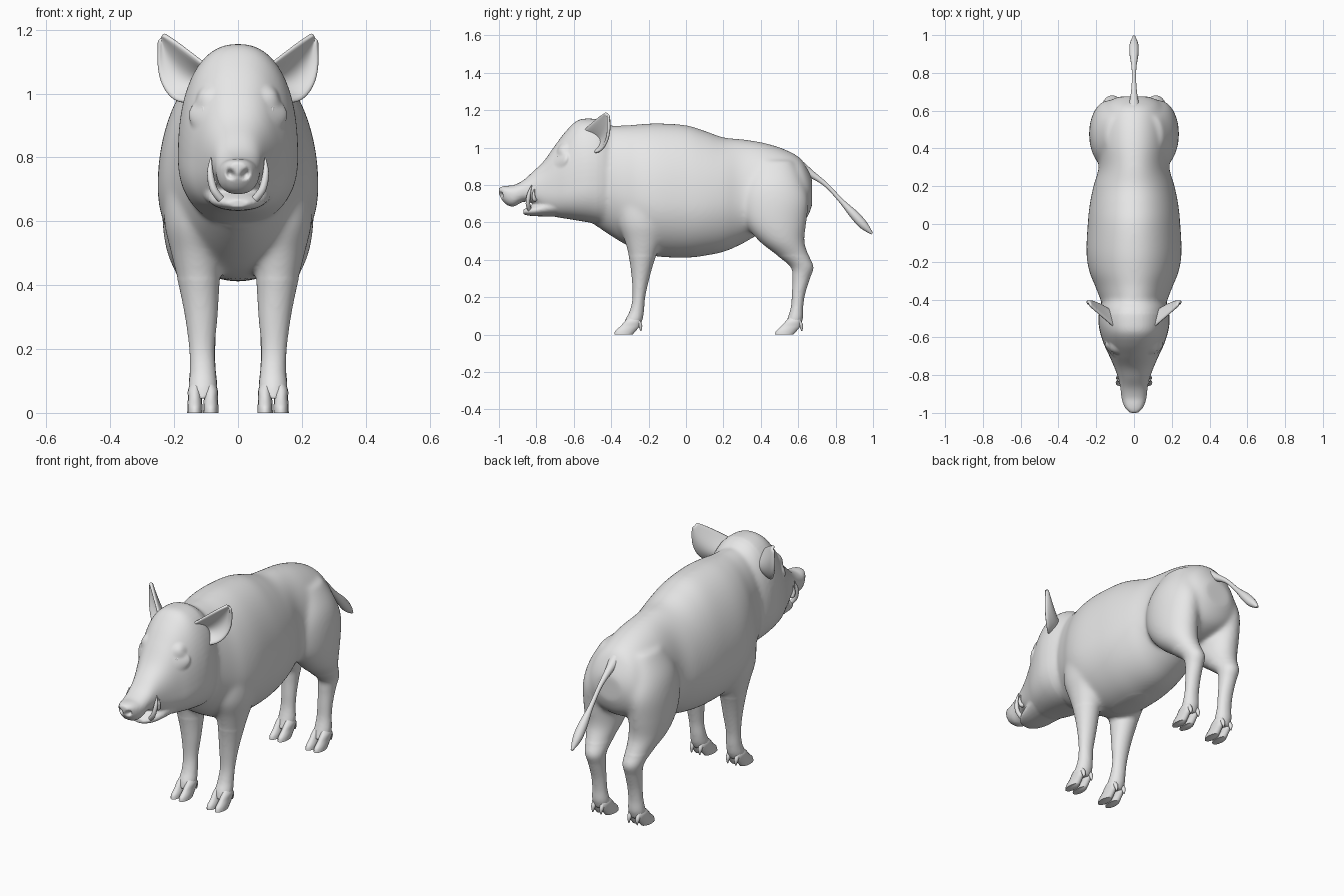
import bpy, bmesh, math
from mathutils import Vector

if "Cube" in bpy.data.objects:
    bpy.data.objects.remove(bpy.data.objects["Cube"])

hide = bpy.data.materials.new("plain_grey")
hide.use_nodes = True
hide.diffuse_color = (0.8, 0.8, 0.8, 1)
hide.node_tree.nodes["Principled BSDF"].inputs["Base Color"].default_value = (0.8, 0.8, 0.8, 1)


def finish(name, bm, mirror=False, angle=60):
    bmesh.ops.recalc_face_normals(bm, faces=bm.faces)
    mesh = bpy.data.meshes.new(name)
    bm.to_mesh(mesh)
    bm.free()
    mesh.materials.append(hide)
    ob = bpy.data.objects.new(name, mesh)
    bpy.context.collection.objects.link(ob)
    bpy.ops.object.select_all(action="DESELECT")
    bpy.context.view_layer.objects.active = ob
    ob.select_set(True)
    bpy.ops.object.shade_smooth_by_angle(angle=math.radians(angle))
    if mirror:
        ob.modifiers.new("mirror", "MIRROR")
    return ob


def smooth_stations(rows, steps=6):
    """Catmull-Rom interpolation through rows of numbers."""
    rows = [rows[0]] + list(rows) + [rows[-1]]
    out = []
    for a, b, c, d in zip(rows, rows[1:], rows[2:], rows[3:]):
        for i in range(steps):
            t = i / steps
            out.append([q + 0.5 * t * (r - p + t * (2 * p - 5 * q + 4 * r - s + t * (3 * (q - r) + s - p)))
                        for p, q, r, s in zip(a, b, c, d)])
    return out + [list(rows[-1])]


def loft(bm, rings):
    loops = [[bm.verts.new(p) for p in ring] for ring in rings]
    for a, b in zip(loops, loops[1:]):
        for i in range(len(a)):
            j = (i + 1) % len(a)
            bm.faces.new((a[i], a[j], b[j], b[i]))
    bm.faces.new(loops[0])
    bm.faces.new(loops[-1])


def circle(n, power=1.0):
    for i in range(n):
        a = 2 * math.pi * i / n
        c, s = math.cos(a), math.sin(a)
        yield (math.copysign(abs(c) ** power, c), math.copysign(abs(s) ** power, s))


def torso(bm, rows, power=1.0):
    """Rows: y, lowest z, widest z, highest z, half width."""
    loft(bm, [[(w * c, y, mid + s * ((hi - mid) if s > 0 else (mid - lo)))
               for c, s in circle(64, power)]
              for y, lo, mid, hi, w in smooth_stations(rows)])


def limb(bm, rows, side=1, n=28):
    """Rows: z, centre x, x radius, centre y, y radius."""
    loft(bm, [[(side * (x + rx * c), y + ry * s, z) for c, s in circle(n)]
              for z, x, rx, y, ry in smooth_stations(rows)])


def tube(bm, rows, n=14):
    """Rows: x, y, z, radius along a bent path."""
    rows = smooth_stations(rows)
    rings = []
    for i, (x, y, z, r) in enumerate(rows):
        way = Vector(rows[min(i + 1, len(rows) - 1)][:3]) - Vector(rows[max(i - 1, 0)][:3])
        turn = way.to_track_quat("Z", "X")
        rings.append([Vector((x, y, z)) + turn @ Vector((r * c, r * s, 0)) for c, s in circle(n)])
    loft(bm, rings)


# Trunk, from neck to rump
bm = bmesh.new()
torso(bm, [(-.52, .61, .82, 1.08, .13), (-.42, .54, .79, 1.115, .17), (-.33, .485, .75, 1.118, .205),
           (-.25, .445, .73, 1.125, .237), (-.15, .418, .71, 1.13, .252), (0, .412, .70, 1.12, .245),
           (.1, .422, .70, 1.09, .235), (.2, .442, .71, 1.055, .215), (.3, .485, .71, 1.045, .187),
           (.42, .55, .72, 1.025, .19), (.53, .56, .72, .99, .185), (.61, .59, .73, .945, .165),
           (.65, .63, .74, .885, .135), (.675, .69, .76, .83, .08)])
# Head and snout
torso(bm, [(-.40, .585, .80, 1.10, .16), (-.45, .588, .80, 1.145, .182), (-.52, .60, .80, 1.155, .188),
           (-.58, .61, .79, 1.145, .178), (-.64, .62, .775, 1.09, .158), (-.70, .63, .77, 1.012, .13),
           (-.76, .65, .77, .928, .104), (-.82, .70, .77, .87, .082), (-.87, .71, .765, .825, .072),
           (-.92, .685, .75, .80, .066), (-.955, .692, .755, .796, .056), (-.98, .715, .765, .793, .042),
           (-1.0, .75, .772, .785, .02)], 0.87)
# Lower jaw
torso(bm, [(-.66, .63, .70, .76, .12), (-.74, .632, .68, .73, .1), (-.80, .633, .665, .70, .085),
           (-.84, .636, .66, .685, .066), (-.87, .643, .655, .668, .038)])
# Legs
fore = [(.85, .12, .06, -.22, .10), (.72, .13, .095, -.22, .14), (.6, .132, .1, -.225, .138),
        (.5, .13, .08, -.228, .1), (.4, .122, .064, -.235, .068), (.3, .115, .051, -.243, .047),
        (.2, .113, .04, -.252, .034), (.13, .11, .041, -.262, .038), (.08, .11, .045, -.278, .046),
        (.045, .11, .042, -.29, .042)]
hind = [(.93, .10, .05, .47, .10), (.82, .12, .092, .47, .155), (.72, .135, .1, .475, .18),
        (.6, .137, .1, .48, .165), (.5, .132, .09, .512, .122), (.42, .122, .066, .575, .084),
        (.36, .115, .053, .621, .061), (.3, .112, .044, .616, .047), (.22, .11, .04, .602, .036),
        (.15, .11, .04, .594, .033), (.09, .11, .045, .585, .041), (.045, .11, .041, .57, .042)]
for side in (-1, 1):
    limb(bm, fore, side)
    limb(bm, hind, side)
body = finish("body", bm)

# Fuse the body into one soft skin, then melt the leg and neck joints
fuse = body.modifiers.new("fuse", "REMESH")
fuse.mode = "VOXEL"
fuse.voxel_size = 0.0075
fuse.use_smooth_shade = True
bpy.ops.object.modifier_apply(modifier="fuse")
joints = body.vertex_groups.new(name="joints")
joints.add([v.index for v in body.data.vertices if v.co.z > .42 and v.co.y > -.47], 1.0, "REPLACE")
for name, group, rounds in (("soften", "", 5), ("melt", "joints", 45)):
    soften = body.modifiers.new(name, "SMOOTH")
    soften.factor = 0.5
    soften.iterations = rounds
    soften.vertex_group = group
    bpy.ops.object.modifier_apply(modifier=name)


def dent(centre, radius, push):
    """Push the skin in or out around a mirrored pair of points."""
    c, push = Vector(centre), Vector(push)
    for v in body.data.vertices:
        d = (Vector((abs(v.co.x), v.co.y, v.co.z)) - c).length / radius
        if d < 1:
            move = push * (1 - d * d) ** 2
            v.co += Vector((math.copysign(move.x, v.co.x), move.y, move.z))


dent((.125, -.665, .94), .055, (-.022, .014, 0))    # eye sockets
dent((.105, -.66, .99), .045, (.008, -.008, .004))  # brows
dent((.02, -.985, .75), .022, (0, .03, 0))          # nostrils

# Eyes and lids
eye = Vector((.111, -.664, .944))
out = Vector((.8, -.55, .2)).normalized()
bm = bmesh.new()
bmesh.ops.create_uvsphere(bm, u_segments=16, v_segments=10, radius=.016)
bmesh.ops.translate(bm, verts=bm.verts, vec=eye)
finish("eyes", bm, True)
bm = bmesh.new()
turn = out.to_track_quat("Z", "Y")
loops = []
for c, s in circle(16):
    radial = turn @ Vector((c, s, 0))
    centre = eye + out * .008 + turn @ Vector((.021 * c, .014 * s, 0))
    loops.append([bm.verts.new(centre + .006 * (radial * u + out * v)) for u, v in circle(8)])
for i in range(16):
    a, b = loops[i], loops[(i + 1) % 16]
    for j in range(8):
        k = (j + 1) % 8
        bm.faces.new((a[j], a[k], b[k], b[j]))
finish("eyelids", bm, True)

# Ears: deeply cupped leaves running from inner edge to outer edge
bm = bmesh.new()
edges = [(.095, 1.085, .135, .972), (.135, 1.118, .195, .976), (.17, 1.145, .235, 1.02),
         (.205, 1.17, .252, 1.085), (.235, 1.187, .249, 1.168)]
rows = []
for i, (xa, za, xb, zb) in enumerate(smooth_stations(edges, 3)):
    row = []
    for k in range(9):
        t = k / 8
        x, z = xa + (xb - xa) * t, za + (zb - za) * t
        cup = .062 * math.sin(math.pi * t) * (1 - i / 14)
        row.append(bm.verts.new((x - cup * .35, -.535 + .9 * (x - .12) + cup, z)))
    rows.append(row)
for a, b in zip(rows, rows[1:]):
    for k in range(8):
        bm.faces.new((a[k], a[k + 1], b[k + 1], b[k]))
ears = finish("ears", bm, True)
thick = ears.modifiers.new("thickness", "SOLIDIFY")
thick.thickness = .016
thick.offset = 0
soft = ears.modifiers.new("rounding", "SUBSURF")
soft.levels = soft.render_levels = 1

# Tusks, a long lower pair and a short upper pair
bm = bmesh.new()
tube(bm, [(.05, -.835, .665, .012), (.076, -.845, .70, .012), (.087, -.84, .75, .010), (.085, -.825, .80, .002)])
tube(bm, [(.06, -.80, .735, .012), (.08, -.81, .722, .011), (.088, -.815, .75, .008), (.086, -.81, .78, .002)])
finish("tusks", bm, True)

# Cloven hooves with dew claws
for name, heel in (("front_hooves", -.275), ("hind_hooves", .585)):
    bm = bmesh.new()
    for x in (.085, .135):
        limb(bm, [(.105, x + (.11 - x) * .4, .014, heel, .022), (.075, x, .021, heel - .01, .04),
                  (.045, x, .022, heel - .025, .052), (.02, x, .0235, heel - .048, .056),
                  (0, x, .024, heel - .06, .05)], n=14)
        tube(bm, [(x, heel + .012, .08, .012), (x, heel + .03, .05, .011), (x, heel + .034, .02, .003)], 10)
    finish(name, bm, True, 50)

# Tail with a thick tuft
bm = bmesh.new()
tube(bm, [(0, .61, .895, .035), (0, .67, .858, .02), (0, .75, .80, .012), (0, .83, .715, .013),
          (0, .90, .64, .024), (0, .95, .585, .023), (0, .995, .54, .006)])
finish("tail", bm)
